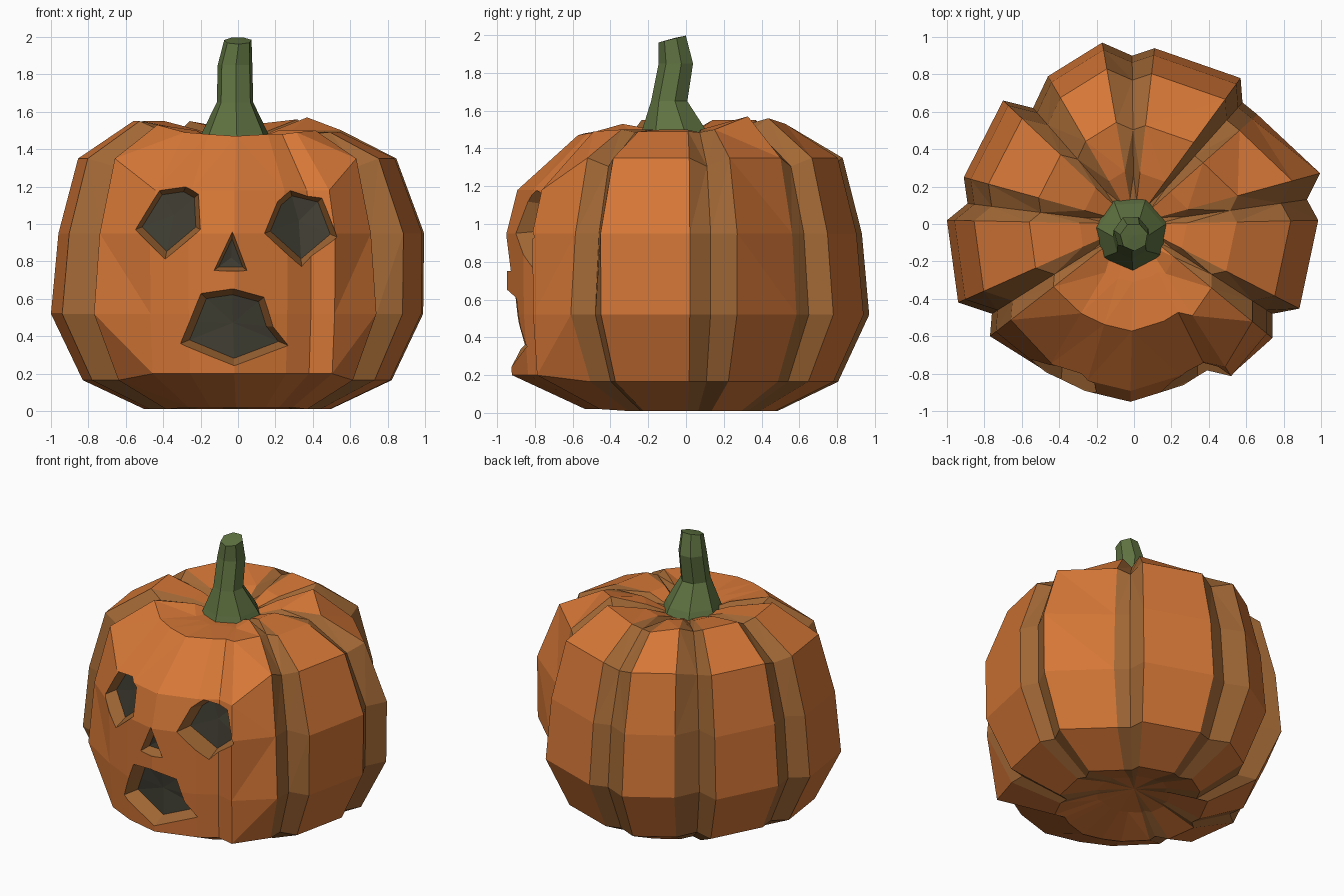
import bpy, bmesh, math
from mathutils import Vector
from mathutils.bvhtree import BVHTree

if "Cube" in bpy.data.objects:
    bpy.data.objects.remove(bpy.data.objects["Cube"])


def material(name, rgb):
    m = bpy.data.materials.new(name)
    m.diffuse_color = (*rgb, 1)
    m.use_nodes = True
    m.node_tree.nodes["Principled BSDF"].inputs["Base Color"].default_value = m.diffuse_color
    return m


ORANGE = material("orange skin", (0.67, 0.185, 0.038))
TAN = material("tan groove", (0.36, 0.138, 0.036))
DARK = material("dark hollow", (0.05, 0.047, 0.032))
GREEN = material("green stem", (0.115, 0.17, 0.053))


def make_object(name, bm, mats):
    bmesh.ops.recalc_face_normals(bm, faces=bm.faces)
    me = bpy.data.meshes.new(name)
    bm.to_mesh(me)
    bm.free()
    ob = bpy.data.objects.new(name, me)
    bpy.context.collection.objects.link(ob)
    for m in mats:
        me.materials.append(m)
    return ob


def loft(bm, rings, start, end, mat_of):
    """Skin closed rings, closing both ends with a fan to a point."""
    vs = [[bm.verts.new(p) for p in r] for r in rings]
    n, last = len(vs[0]), len(vs) - 1
    a, b = bm.verts.new(start), bm.verts.new(end)
    for i in range(n):
        j = (i + 1) % n
        for k in range(last):
            f = bm.faces.new((vs[k][i], vs[k][j], vs[k + 1][j], vs[k + 1][i]))
            f.material_index = mat_of(i, k)
        bm.faces.new((a, vs[0][j], vs[0][i])).material_index = mat_of(i, -1)
        bm.faces.new((b, vs[last][i], vs[last][j])).material_index = mat_of(i, last)


# Pumpkin outline at its widest: x, y, kind (0 ridge, 1 groove, 2 face panel), rim lift
outline = [
    (-.17, .97, 0, -.03), (-.01, .90, 1, 0), (.11, .94, 0, -.02),
    (.57, .78, 0, .01), (.58, .65, 1, 0), (.66, .585, 0, .02),
    (.99, .27, 0, -.05), (.92, .13, 1, -.02), (.98, .02, 0, -.06),
    (.88, -.45, 0, -.06), (.74, -.48, 1, -.02), (.74, -.61, 0, -.05),
    (.53, -.83, 2, 0), (.40, -.80, 2, -.01), (.27, -.88, 2, -.01), (-.02, -.97, 2, -.02),
    (-.27, -.91, 2, -.01), (-.48, -.81, 2, 0),
    (-.77, -.60, 0, -.02), (-.76, -.48, 1, 0), (-.94, -.42, 0, 0),
    (-1.0, .02, 0, 0), (-.89, .11, 1, 0), (-.91, .25, 0, 0),
    (-.70, .66, 0, 0), (-.54, .62, 1, 0), (-.46, .79, 0, 0)]

# Height and scale of each ring, for the ribs and for the face panel
profile = [(.08, .25, .08, .25), (.01, .50, .02, .55), (.165, .83, .20, .95),
           (.52, 1.0, .52, .975), (.95, .96, .95, .98), (1.35, .855, 1.18, .92),
           (1.55, .56, 1.49, .59), (1.50, .29, 1.46, .32), (1.44, .13, 1.44, .13)]
rings = []
for k, (z, s, zf, sf) in enumerate(profile):
    ring = []
    for x, y, kind, lift in outline:
        h, c = (zf, sf) if kind == 2 else (z, s)
        if kind == 1 and k in (5, 6, 7):
            h -= .045
        if k == 6:
            h += lift
        if x > .85 and k == 4:      # the right rib bulges higher up
            c += .045
        ring.append((x * c, y * c, h))
    rings.append(ring)


def skin(i, k):
    n = len(outline)
    return int(outline[i][2] == 1 or outline[(i + 1) % n][2] == 1)


bm = bmesh.new()
loft(bm, rings, (0, 0, .12), (0, 0, 1.43), skin)
bmesh.ops.triangulate(bm, faces=bm.faces)
tree = BVHTree.FromBMesh(bm)
body = make_object("pumpkin_body", bm, [ORANGE, TAN, DARK])


# Carved holes: outer edge on the skin, tapering to a dark floor
def on_skin(x, z, inset):
    hit = tree.ray_cast(Vector((x, -3, z)), Vector((0, 1, 0)))[0]
    return (x, hit.y + inset, z)


def carve(name, pts, taper, depth):
    cx = sum(p[0] for p in pts) / len(pts)
    cz = sum(p[1] for p in pts) / len(pts)
    inner = [(cx + (x - cx) * taper, cz + (z - cz) * taper) for x, z in pts]
    cut = bmesh.new()
    loft(cut, [[(x, -1.3, z) for x, z in pts],
               [on_skin(x, z, -.006) for x, z in pts],
               [on_skin(x, z, depth) for x, z in inner]],
         (cx, -1.3, cz), on_skin(cx, cz, depth + .02),
         lambda i, k: 2 if k == 2 else 1)
    cutter = make_object(name, cut, [ORANGE, TAN, DARK])
    cutter.hide_render = True
    mod = body.modifiers.new(name, 'BOOLEAN')
    mod.operation, mod.solver, mod.object = 'DIFFERENCE', 'EXACT', cutter
    bpy.context.view_layer.objects.active = body
    bpy.ops.object.modifier_apply(modifier=name)
    bpy.data.objects.remove(cutter)


carve("right_eye", [(.21, 1.12), (.28, 1.18), (.45, 1.14), (.53, .93), (.34, .77), (.14, .95)], .82, .10)
carve("left_eye", [(-.21, 1.16), (-.28, 1.20), (-.42, 1.18), (-.55, .97), (-.39, .81), (-.20, .97)], .82, .10)
carve("nose", [(-.03, .96), (.05, .75), (-.13, .75)], .72, .07)
carve("mouth", [(-.03, .655), (.14, .61), (.19, .45), (.27, .35), (-.02, .24),
                (-.31, .36), (-.26, .48), (-.20, .63)], .82, .11)

# Bent stem: height, centre x, centre y, radius, tilt
bm = bmesh.new()
sections = [(1.42, -.015, -.05, .21, 0), (1.49, -.015, -.055, .18, 0),
            (1.65, -.015, -.085, .10, 0), (1.85, -.015, -.05, .095, 0),
            (1.98, 0, -.07, .075, .25)]
stem = []
for z, cx, cy, r, tilt in sections:
    ring = []
    for i in range(7):
        a = math.tau * (i + .3) / 7
        dy = r * math.sin(a)
        ring.append((cx + r * math.cos(a), cy + dy, z + dy * tilt))
    stem.append(ring)
loft(bm, stem, (0, -.05, 1.42), (0, -.06, 1.985), lambda i, k: 0)
make_object("stem", bm, [GREEN])
